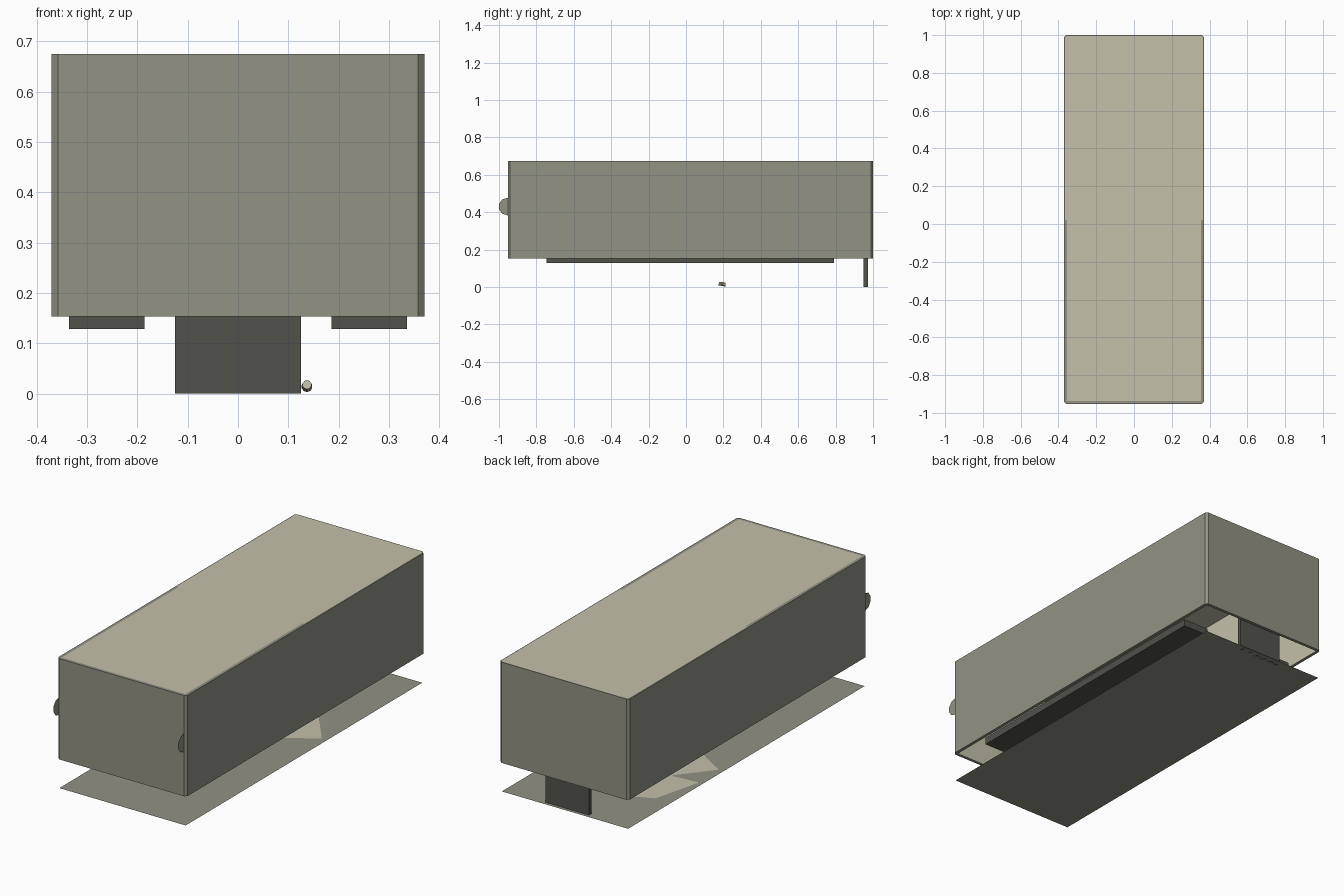
import bpy, bmesh, math
from mathutils import Matrix

if "Cube" in bpy.data.objects:
    bpy.data.objects.remove(bpy.data.objects["Cube"])


def srgb(r, g, b):
    lin = [((c / 255 + 0.055) / 1.055) ** 2.4 for c in (r, g, b)]
    return (*lin, 1)


def material(name, rgb):
    m = bpy.data.materials.new(name)
    m.diffuse_color = srgb(*rgb)
    m.use_nodes = True
    m.node_tree.nodes["Principled BSDF"].inputs["Base Color"].default_value = m.diffuse_color
    return m


TAN = material("warm_tan", (196, 192, 170))
GRAY = material("stone_gray", (146, 146, 133))
DARK = material("charcoal_gray", (82, 82, 76))


def finish(name, bm, *mats):
    me = bpy.data.meshes.new(name)
    bm.to_mesh(me)
    bm.free()
    for m in mats:
        me.materials.append(m)
    ob = bpy.data.objects.new(name, me)
    bpy.context.collection.objects.link(ob)
    return ob


def box(name, x, y, z, mat):
    bm = bmesh.new()
    bmesh.ops.create_cube(bm, size=1)
    for v in bm.verts:
        v.co = [a + (b - a) * (c + 0.5) for (a, b), c in zip((x, y, z), v.co)]
    return finish(name, bm, mat)


def sheet(name, points, z, mat):
    bm = bmesh.new()
    bm.faces.new([bm.verts.new((x, y, z)) for x, y in points])
    return finish(name, bm, mat)


def outline(w, y0, y1, c):
    # rectangle with clipped corners
    return [(-w + c, y0), (w - c, y0), (w, y0 + c), (w, y1 - c),
            (w - c, y1), (-w + c, y1), (-w, y1 - c), (-w, y0 + c)]


W, Y0, Y1, Z0, Z1 = 0.37, -0.953, 1.0, 0.153, 0.675

# hollow wall shell: gray outside, tan lining
bm = bmesh.new()
outer, inner = outline(W, Y0, Y1, 0.012), outline(W - 0.016, Y0 + 0.016, Y1 - 0.016, 0.004)
rings = [[bm.verts.new((x, y, z)) for x, y in pts]
         for pts, z in ((outer, Z0), (outer, Z1), (inner, Z1), (inner, Z0))]
for k in range(4):
    a, b = rings[k], rings[(k + 1) % 4]
    for i in range(8):
        j = (i + 1) % 8
        f = bm.faces.new((a[i], a[j], b[j], b[i]))
        f.material_index = 1 if k == 2 else 0
finish("wall_shell", bm, GRAY, TAN)

# roof: inset at the front half, reaching over the walls at the back half
box("roof_panel", (-0.354, 0.354), (Y0 + 0.016, Y1 - 0.016), (Z1 - 0.015, Z1), TAN)
sheet("roof_overlap", [(-0.364, 0.02), (0.364, 0.02), (0.364, 0.988),
                       (0.356, 0.996), (-0.356, 0.996), (-0.364, 0.988)], Z1 + 0.001, TAN)

# ground sheet with tan patches
sheet("ground_sheet", [(-0.362, -0.945), (0.362, -0.945), (0.362, 0.99), (-0.362, 0.99)], 0, GRAY)
for s, side in ((1, "right"), (-1, "left")):
    sheet(side + "_ground_patch", [(s * x, y) for x, y in
          ((0.1, 0.05), (0.19, 0.12), (0.334, 0.21), (0.19, 0.39), (0.1, 0.45))], 0.001, TAN)
sheet("rear_ground_patch", [(-0.1, 0.4), (-0.1, 0.72), (-0.275, 0.64), (-0.34, 0.38)], 0.001, TAN)

# underside runners, and thin round tabs on the front corners
for s, side in ((1, "right"), (-1, "left")):
    box(side + "_runner", sorted((s * 0.186, s * 0.336)), (-0.745, 0.79), (0.128, 0.165), DARK)
    bm = bmesh.new()
    turn = Matrix.Translation((s * 0.357, -0.955, 0.43)) @ Matrix.Rotation(math.pi / 2, 4, 'Y') \
        @ Matrix.Rotation(math.pi / 10, 4, 'Z')
    bmesh.ops.create_circle(bm, cap_ends=True, segments=10, radius=0.047, matrix=turn)
    finish(side + "_front_tab", bm, GRAY)

# rear support plate
box("rear_support", (-0.125, 0.125), (0.95, 0.972), (0, 0.2), DARK)

# small tilted knob under the body
bm = bmesh.new()
bmesh.ops.create_cone(bm, cap_ends=True, segments=10, radius1=0.011, radius2=0.009, depth=0.036,
                      matrix=Matrix.Translation((0.137, 0.193, 0.016)) @ Matrix.Rotation(math.radians(84), 4, 'X'))
finish("small_knob", bm, TAN)

for ob in bpy.data.objects:
    if ob.name in ("wall_shell", "small_knob"):
        bm = bmesh.new()
        bm.from_mesh(ob.data)
        bmesh.ops.recalc_face_normals(bm, faces=bm.faces)
        bm.to_mesh(ob.data)
        bm.free()
